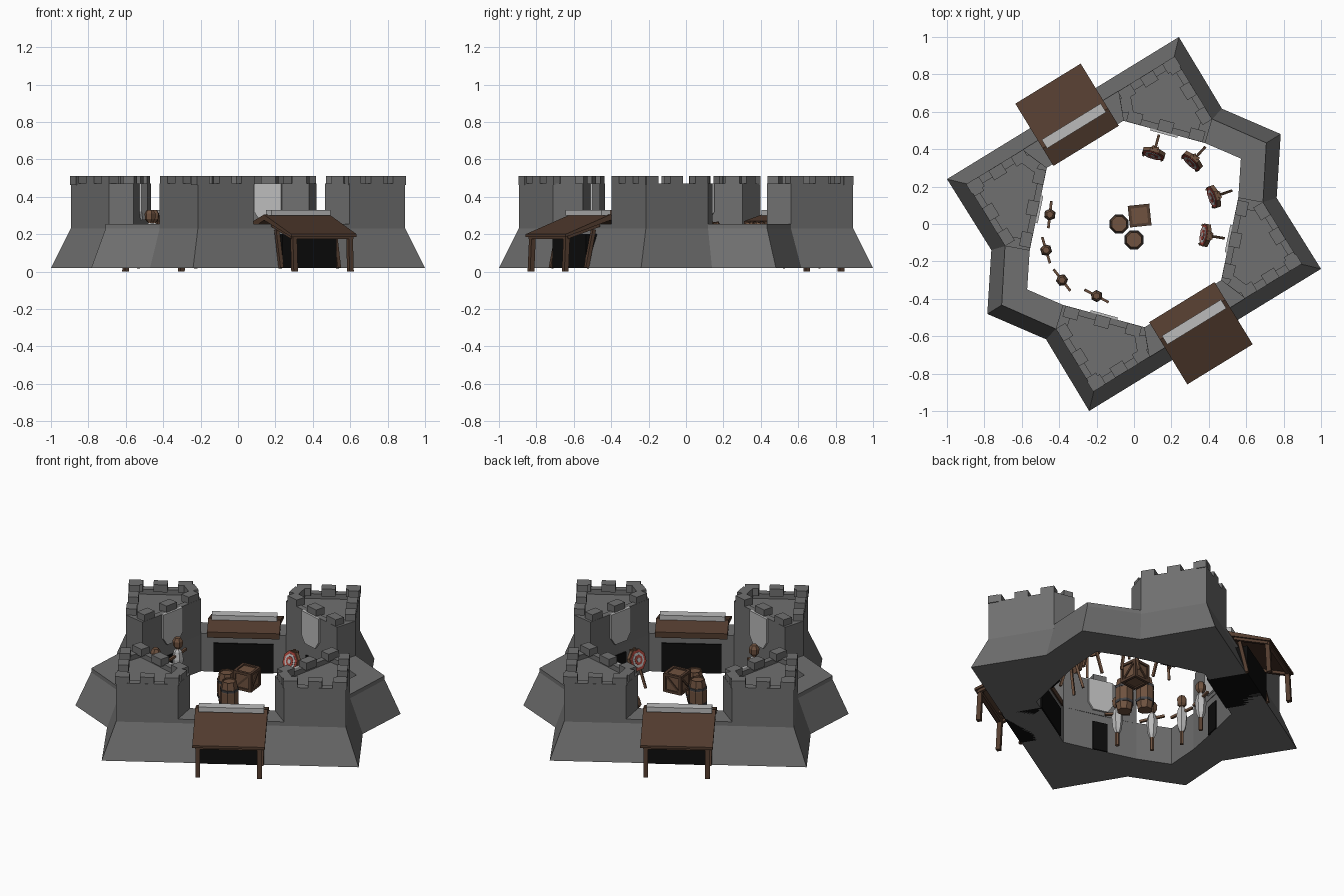
import bpy, bmesh, math
from mathutils import Matrix, Vector

if "Cube" in bpy.data.objects:
    bpy.data.objects.remove(bpy.data.objects["Cube"])

ROT = Matrix.Rotation(math.radians(31.5), 4, 'Z')   # the fort is turned relative to the axes
I4 = Matrix.Identity(4)
MIRRORS = [(1, 1), (-1, 1), (-1, -1), (1, -1)]


def material(name, r, g, b):
    m = bpy.data.materials.new(name)
    m.diffuse_color = (r, g, b, 1)
    m.use_nodes = True
    m.node_tree.nodes["Principled BSDF"].inputs["Base Color"].default_value = m.diffuse_color
    return m


STONE = material("stone", .16, .16, .16)
PALE = material("pale_cloth", .5, .5, .5)
WOOD = material("wood", .085, .045, .028)
LIGHTWOOD = material("light_wood", .16, .085, .05)
DARK = material("dark_opening", .004, .004, .004)
RED = material("red_paint", .4, .06, .045)
IRON = material("iron", .06, .06, .065)


def finish(name, bm, mat, xf):
    bmesh.ops.transform(bm, matrix=xf, verts=bm.verts)
    bmesh.ops.recalc_face_normals(bm, faces=bm.faces)
    me = bpy.data.meshes.new(name)
    bm.to_mesh(me)
    bm.free()
    me.materials.append(mat)
    ob = bpy.data.objects.new(name, me)
    bpy.context.collection.objects.link(ob)
    return ob


def loft(name, rings, mat, xf=I4, caps=True, closed=False):
    """Join rings of 3D points with quads; cap the ends or close the loop."""
    bm = bmesh.new()
    vs = [[bm.verts.new(p) for p in r] for r in rings]
    n = len(rings[0])
    pairs = list(zip(vs, vs[1:])) + ([(vs[-1], vs[0])] if closed else [])
    for a, b in pairs:
        for i in range(n):
            j = (i + 1) % n
            bm.faces.new((a[i], a[j], b[j], b[i]))
    if caps and not closed:
        bm.faces.new(vs[0])
        bm.faces.new(vs[-1])
    return finish(name, bm, mat, xf)


def box(name, c, s, mat, xf=I4):
    bm = bmesh.new()
    bmesh.ops.create_cube(bm, size=1)
    m = Matrix.Translation(c) @ Matrix.Diagonal((*s, 1))
    return finish(name, bm, mat, xf @ m)


def turned(name, profile, sides, mat, xf=I4):
    """Low-poly turned shape from (radius, z) pairs."""
    rings = [[(r * math.cos(2 * math.pi * (k + .5) / sides),
               r * math.sin(2 * math.pi * (k + .5) / sides), z) for k in range(sides)]
             for r, z in profile]
    return loft(name, rings, mat, xf)


def beam(name, a, b, w, mat, xf=I4):
    a, b = Vector(a), Vector(b)
    m = Matrix.Translation((a + b) / 2) @ (b - a).to_track_quat('Z', 'Y').to_matrix().to_4x4()
    return box(name, (0, 0, 0), (w, w, (b - a).length), mat, xf @ m)


def at(poly, z):
    return [(x, y, z) for x, y in poly]


def around(quarter, tip):
    """Mirror a quarter outline (gate to side) into the full outline with two side tips."""
    q = quarter
    return (q + [(tip, 0)] + [(x, -y) for x, y in q[::-1]]
            + [(-x, -y) for x, y in q] + [(-tip, 0)] + [(-x, y) for x, y in q[::-1]])


# Battered ring wall
foot = around([(.30, .727), (.727, .727), (.723, .28)], .92)
top = around([(.30, .65), (.65, .65), (.65, .26)], .83)
inner = around([(.24, .5), (.40, .335), (.55, .17)], .67)
loft("ring_wall", [at(foot, .02), at(top, .23), at(top, .255), at(inner, .255), at(inner, .02)],
     STONE, ROT, closed=True)

# Corner towers with parapet, merlons, door and banner
plan = [(.65, .65), (.65, .26), (.55, .17), (.24, .5), (.30, .65)]
cx, cy = .49, .46
inset = [(cx + (x - cx) * .78, cy + (y - cy) * .78) for x, y in plan]
spots = {0: (.1, .5, .9), 2: (.12, .5, .88), 3: (.5,), 4: (.1, .5, .9)}
for sx, sy in MIRRORS:
    M = ROT @ Matrix.Diagonal((sx, sy, 1, 1))
    loft("tower", [at(plan, .25), at(plan, .47), at(inset, .47), at(inset, .44)], STONE, M)
    for e, fr in spots.items():
        a, b = Vector(plan[e]), Vector(plan[(e + 1) % 5])
        d = (b - a).normalized()
        nrm = Vector((-d.y, d.x))
        if nrm.dot(Vector((cx, cy)) - a) < 0:
            nrm = -nrm
        for f in fr:
            p = a.lerp(b, f) + nrm * .031
            B = M @ Matrix.Translation((p.x, p.y, 0)) @ Matrix.Rotation(math.atan2(d.y, d.x), 4, 'Z')
            box("merlon", (0, 0, .487), (.08, .06, .046), STONE, B)
    # frame on the inner diagonal face: x along the face, y toward the court
    ang = math.atan2(.33, -.31)
    F = M @ Matrix.Translation((.395, .335, 0)) @ Matrix.Rotation(ang, 4, 'Z')
    box("tower_door", (0, 0, .11), (.09, .012, .18), DARK, F)
    shield = [(-.075, .47), (.075, .47), (.075, .32), (.045, .275), (-.045, .275), (-.075, .32)]
    loft("banner", [[(x, y, z) for x, z in shield] for y in (-.005, .012)], PALE, F)

# Two gatehouses
for turn in (0, math.pi):
    G = ROT @ Matrix.Rotation(turn, 4, 'Z')
    box("gate_opening", (0, -.612, .11), (.34, .24, .18), DARK, G)
    roof = [(-.88, .20), (-.60, .305), (-.49, .27), (-.49, .235), (-.60, .275), (-.88, .185)]
    loft("gate_roof", [[(x, y, z) for y, z in roof] for x in (-.205, .205)], WOOD, G)
    box("roof_ridge", (0, -.615, .315), (.37, .055, .03), PALE, G)
    beam("eave_beam", (-.19, -.86, .185), (.19, -.86, .185), .022, WOOD, G)
    for s in (-1, 1):
        beam("gate_post", (s * .175, -.865, 0), (s * .175, -.855, .2), .026, WOOD, G)
        beam("side_rafter", (s * .185, -.86, .185), (s * .185, -.66, .25), .02, WOOD, G)
        beam("gate_jamb", (s * .18, -.735, .02), (s * .18, -.69, .225), .02, WOOD, G)

# Barrels and crate in the court
for x, y in ((-.08, 0), (0, -.085)):
    T = Matrix.Translation((x, y, .035))
    turned("barrel", [(.042, 0), (.053, .065), (.053, .135), (.042, .2), (.036, .2), (.036, .192)],
           8, LIGHTWOOD, T)
    for z in (.045, .14):
        turned("barrel_hoop", [(.053, z), (.055, z + .015)], 8, IRON, T)
C = Matrix.Translation((.03, .045, .21)) @ Matrix.Rotation(math.radians(6), 4, 'Z')
box("crate", (0, 0, 0), (.1, .1, .1), LIGHTWOOD, C)
for a in (-1, 1):
    for b in (-1, 1):
        h = .05
        beam("crate_edge", (a * h, b * h, -h - .007), (a * h, b * h, h + .007), .016, WOOD, C)
        beam("crate_edge", (a * h, -h, b * h), (a * h, h, b * h), .016, WOOD, C)
        beam("crate_edge", (-h, a * h, b * h), (h, a * h, b * h), .016, WOOD, C)
    beam("crate_brace", (-h, a * h, -h), (h, a * h, h), .012, WOOD, C)
    beam("crate_brace", (a * h, -h, -h), (a * h, h, h), .012, WOOD, C)


def facing(x, y):
    """Frame at x, y whose +x axis looks toward the middle of the court."""
    return Matrix.Translation((x, y, 0)) @ Matrix.Rotation(math.atan2(-y, -x), 4, 'Z')


# Practice targets on three legs
for x, y in ((.105, .375), (.31, .335), (.425, .145), (.38, -.06)):
    F = facing(x, y)
    D = F @ Matrix.Translation((0, 0, .205)) @ Matrix.Rotation(math.radians(72), 4, 'Y')
    turned("target_back", [(.066, -.014), (.066, .008)], 8, LIGHTWOOD, D)
    for r, z, m in ((.06, .011, RED), (.045, .013, PALE), (.03, .015, RED), (.014, .017, PALE)):
        turned("target_ring", [(r, .004), (r, z)], 8, m, D)
    for s in (-1, 1):
        beam("target_leg", (.02, s * .05, .02), (-.035, s * .012, .265), .014, LIGHTWOOD, F)
    beam("target_prop", (-.10, 0, .02), (-.03, 0, .255), .014, LIGHTWOOD, F)

# Practice dummies
for x, y in ((-.45, .05), (-.47, -.14), (-.385, -.30), (-.20, -.385)):
    F = facing(x, y)
    turned("dummy_post", [(.012, .02), (.012, .28)], 6, LIGHTWOOD, F)
    turned("dummy_body", [(.014, .10), (.026, .13), (.033, .20), (.024, .245), (.012, .26)], 6, PALE, F)
    turned("dummy_head", [(.016, .265), (.028, .28), (.03, .31), (.018, .33)], 6, LIGHTWOOD, F)
    beam("dummy_arms", (0, -.072, .215), (0, .072, .235), .014, LIGHTWOOD, F)
